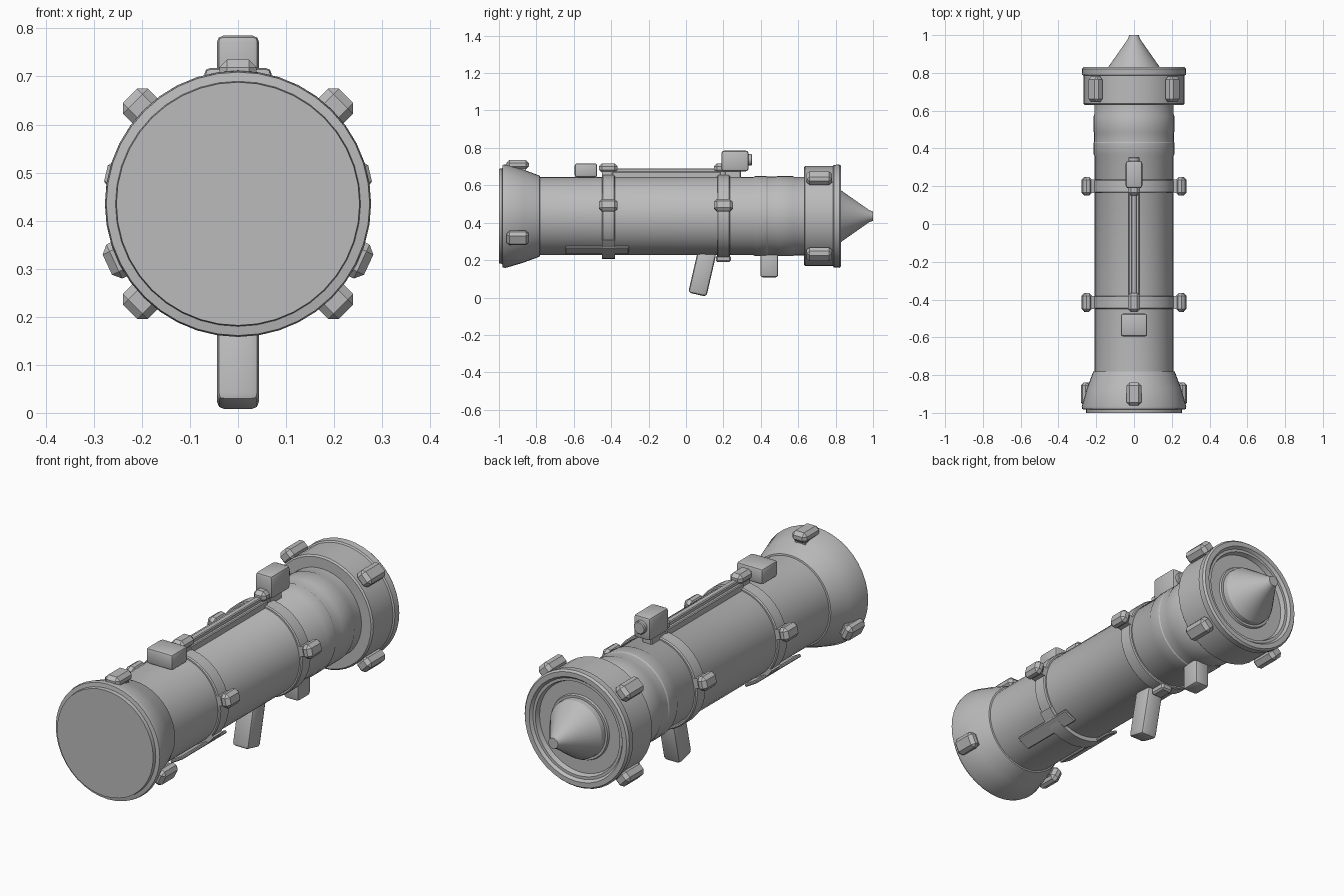
import bpy, bmesh, math
from mathutils import Matrix, Vector

old = bpy.data.objects.get("Cube")
if old:
    bpy.data.objects.remove(old, do_unlink=True)

AXIS = 0.435   # height of the tube's centre line
SIDES = 40

grey = bpy.data.materials.new("plain_grey")
grey.use_nodes = True
grey.diffuse_color = (0.5, 0.5, 0.5, 1)
grey.node_tree.nodes["Principled BSDF"].inputs["Base Color"].default_value = (0.5, 0.5, 0.5, 1)


def finish(name, bm, angle=30):
    bmesh.ops.recalc_face_normals(bm, faces=bm.faces)
    mesh = bpy.data.meshes.new(name)
    bm.to_mesh(mesh)
    bm.free()
    mesh.materials.append(grey)
    obj = bpy.data.objects.new(name, mesh)
    bpy.context.collection.objects.link(obj)
    bpy.ops.object.select_all(action='DESELECT')
    obj.select_set(True)
    bpy.context.view_layer.objects.active = obj
    bpy.ops.object.shade_smooth_by_angle(angle=math.radians(angle))
    return obj


def lathe(name, profile, z=AXIS, closed=False):
    """Turn (y, radius) points round a line along y."""
    bm = bmesh.new()
    verts = [bm.verts.new((0, y, r)) for y, r in profile]
    pairs = list(zip(verts, verts[1:]))
    if closed:
        pairs.append((verts[-1], verts[0]))
    edges = [bm.edges.new(p) for p in pairs]
    bmesh.ops.spin(bm, geom=verts + edges, cent=(0, 0, 0), axis=(0, 1, 0),
                   angle=math.tau, steps=SIDES, use_merge=True)
    bmesh.ops.remove_doubles(bm, verts=bm.verts, dist=0.0001)
    bmesh.ops.translate(bm, verts=bm.verts, vec=(0, 0, z))
    return finish(name, bm)


def box(name, centre, size, bevel=0.01, segments=2, turn=None):
    bm = bmesh.new()
    bmesh.ops.create_cube(bm, size=1)
    bmesh.ops.scale(bm, verts=bm.verts, vec=size)
    if bevel:
        bmesh.ops.bevel(bm, geom=bm.edges[:], offset=bevel, segments=segments,
                        profile=0.5, affect='EDGES')
    if turn:
        bm.transform(turn)
    bmesh.ops.translate(bm, verts=bm.verts, vec=centre)
    return finish(name, bm)


def lug(name, y, radius, degrees, length, width, height=0.05):
    """Chamfered block seated on the tube, pointing outwards at an angle."""
    a = math.radians(degrees)
    out = Vector((math.cos(a), 0, math.sin(a)))
    turn = Matrix.Rotation(math.pi / 2 - a, 4, 'Y')
    centre = out * radius + Vector((0, y, AXIS))
    box(name, centre, (width, length, height), 0.016, 1, turn)
    # narrower foot under the block
    box(name + "_foot", centre - out * 0.02, (width * 0.7, length * 0.7, height), 0, 1, turn)


# Main tube with shallow raised bands towards the muzzle
lathe("tube", [(-0.8, 0), (-0.8, 0.209), (0.36, 0.209), (0.37, 0.214), (0.43, 0.214),
               (0.435, 0.211), (0.48, 0.211), (0.49, 0.214), (0.57, 0.214),
               (0.58, 0.21), (0.65, 0.21), (0.65, 0)])

# Flared rear end with its closing disc
lathe("rear_flare", [(-1, 0), (-1, 0.253), (-0.983, 0.255), (-0.98, 0.274), (-0.965, 0.277),
                     (-0.87, 0.249), (-0.8, 0.223), (-0.782, 0.216), (-0.778, 0.2), (-0.778, 0)])

# Muzzle collar with lip and recessed face
lathe("muzzle_collar", [(0.63, 0), (0.63, 0.26), (0.637, 0.267), (0.785, 0.267), (0.79, 0.274),
                        (0.82, 0.276), (0.83, 0.268), (0.83, 0.245), (0.817, 0.235),
                        (0.817, 0.222), (0.795, 0.215), (0.795, 0)])
lathe("nose_flange", [(0.79, 0), (0.79, 0.155), (0.805, 0.15), (0.805, 0)])
lathe("nose_cone", [(0.79, 0), (0.79, 0.14), (0.83, 0.137), (0.98, 0.032), (1, 0.025), (1, 0)])

# Clamp bands with their lugs
for place, y in (("rear", -0.415), ("front", 0.2)):
    lathe(place + "_band", [(y - 0.035, 0.2), (y - 0.035, 0.216), (y - 0.03, 0.221),
                            (y + 0.03, 0.221), (y + 0.035, 0.216), (y + 0.035, 0.2)], closed=True)
    for side, angle in (("left", 13), ("right", 167), ("top", 90)):
        lug(f"{place}_band_{side}_lug", y, 0.257, angle, 0.1, 0.066)
box("front_band_bottom_lug", (0, 0.2, 0.207), (0.06, 0.08, 0.035), 0.008, 1)

# Lugs round the flare and the muzzle collar
for side, angle in (("top", 90), ("left", -25), ("right", 205)):
    lug(f"flare_{side}_lug", -0.9, 0.275, angle, 0.12, 0.078)
for i in range(4):
    lug(f"muzzle_lug_{i + 1}", 0.713, 0.288, 45 + 90 * i, 0.135, 0.074, 0.06)

# Top rail
box("rail_base", (0, -0.105, 0.655), (0.056, 0.58, 0.035), 0.004, 1)
box("rail_top", (0, -0.105, 0.675), (0.028, 0.58, 0.03), 0.004, 1)

# Sight with lens, and rear housing
box("sight_body", (0, 0.262, 0.73), (0.088, 0.145, 0.11), 0.014)
box("sight_mount", (0, 0.25, 0.66), (0.05, 0.09, 0.06), 0.005, 1)
lathe("sight_lens", [(0.32, 0), (0.32, 0.03), (0.35, 0.03), (0.354, 0.026), (0.354, 0)], z=0.737)
box("rear_housing", (0, -0.535, 0.68), (0.14, 0.12, 0.075), 0.012)

# Shoulder rest: two side strips joined by a curved strap under the tube
for side, s in (("left", 1), ("right", -1)):
    box(side + "_rest_strip", (s * 0.125, -0.475, 0.253), (0.07, 0.34, 0.014), 0.004, 1,
        Matrix.Rotation(s * math.radians(-30), 4, 'Y'))
bm = bmesh.new()
section = [bm.verts.new((r * math.cos(math.radians(-145)), y, AXIS + r * math.sin(math.radians(-145))))
           for y, r in ((-0.45, 0.215), (-0.45, 0.229), (-0.38, 0.229), (-0.38, 0.215))]
face = bm.faces.new(section)
bmesh.ops.spin(bm, geom=[face], cent=(0, 0, AXIS), axis=(0, -1, 0),
               angle=math.radians(110), steps=14, use_duplicate=False)
finish("rest_strap", bm)

# Grips
box("rear_grip", (0, 0.087, 0.13), (0.088, 0.1, 0.235), 0.016, 2,
    Matrix.Rotation(math.radians(-13), 4, 'X'))
box("front_grip", (0, 0.445, 0.18), (0.08, 0.096, 0.145), 0.014, 2)
